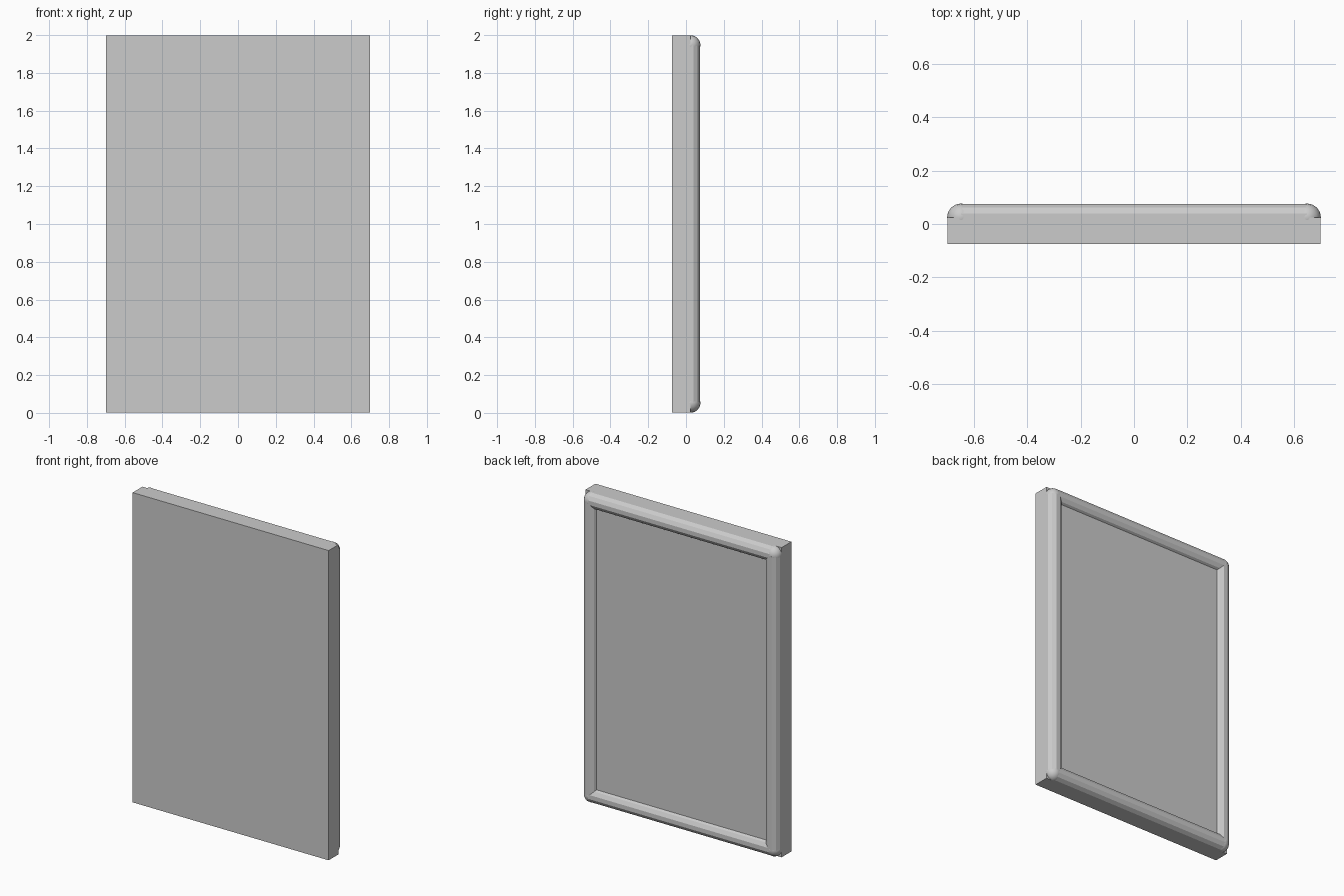
import bpy
import math

cube = bpy.data.objects.get("Cube")
if cube:
    bpy.data.objects.remove(cube, do_unlink=True)

W, LOW, HIGH = 1.396, 0.003, 1.997   # panel width, bottom and top
FRONT, BACK = -0.075, 0.025
INNER_BACK = 0.047                   # raised field between the rails
R = 0.05                             # rail radius
BALL = 0.052                         # corner radius
SIDES = 12

grey = bpy.data.materials.new("plain_grey")
grey.use_nodes = True
grey.diffuse_color = (0.6, 0.6, 0.6, 1)
grey.node_tree.nodes["Principled BSDF"].inputs["Base Color"].default_value = (0.6, 0.6, 0.6, 1)


def finish(name):
    ob = bpy.context.object
    ob.name = name
    ob.data.materials.append(grey)
    return ob


def slab(name, width, low, high, front, back):
    bpy.ops.mesh.primitive_cube_add(
        size=1, location=(0, (front + back) / 2, (low + high) / 2))
    bpy.context.object.scale = (width, back - front, high - low)
    bpy.ops.object.transform_apply(location=False, rotation=False, scale=True)
    finish(name)


def rail(name, loc, length, rot):
    # twelve-sided bar with flats facing out, in and back
    bpy.ops.mesh.primitive_cylinder_add(
        vertices=SIDES, radius=R / math.cos(math.pi / SIDES), depth=length,
        location=loc, rotation=rot)
    ob = finish(name)
    # turn about its own axis so that flats line up with the panel
    for v in ob.data.vertices:
        a = math.pi / SIDES
        x, y = v.co.x, v.co.y
        v.co.x = x * math.cos(a) - y * math.sin(a)
        v.co.y = x * math.sin(a) + y * math.cos(a)


# Flat panel and the raised field inside the border
slab("panel", W, LOW, HIGH, FRONT, BACK)
slab("raised_field", W - 2 * R, LOW + R, HIGH - R, BACK, INNER_BACK)

# Rounded border on the back
cx, low, high = W / 2 - R, LOW + R, HIGH - R
for side, x in (("left", cx), ("right", -cx)):
    rail(side + "_rail", (x, BACK, (low + high) / 2), high - low, (0, 0, 0))
for level, z in (("bottom", low), ("top", high)):
    rail(level + "_rail", (0, BACK, z), 2 * cx, (0, math.pi / 2, 0))

# Ball corners
for level, z in (("bottom", low), ("top", high)):
    for side, x in (("left", cx), ("right", -cx)):
        bpy.ops.mesh.primitive_uv_sphere_add(
            segments=16, ring_count=8, radius=BALL, location=(x, BACK, z))
        bpy.ops.object.shade_smooth()
        finish(level + "_" + side + "_corner")
